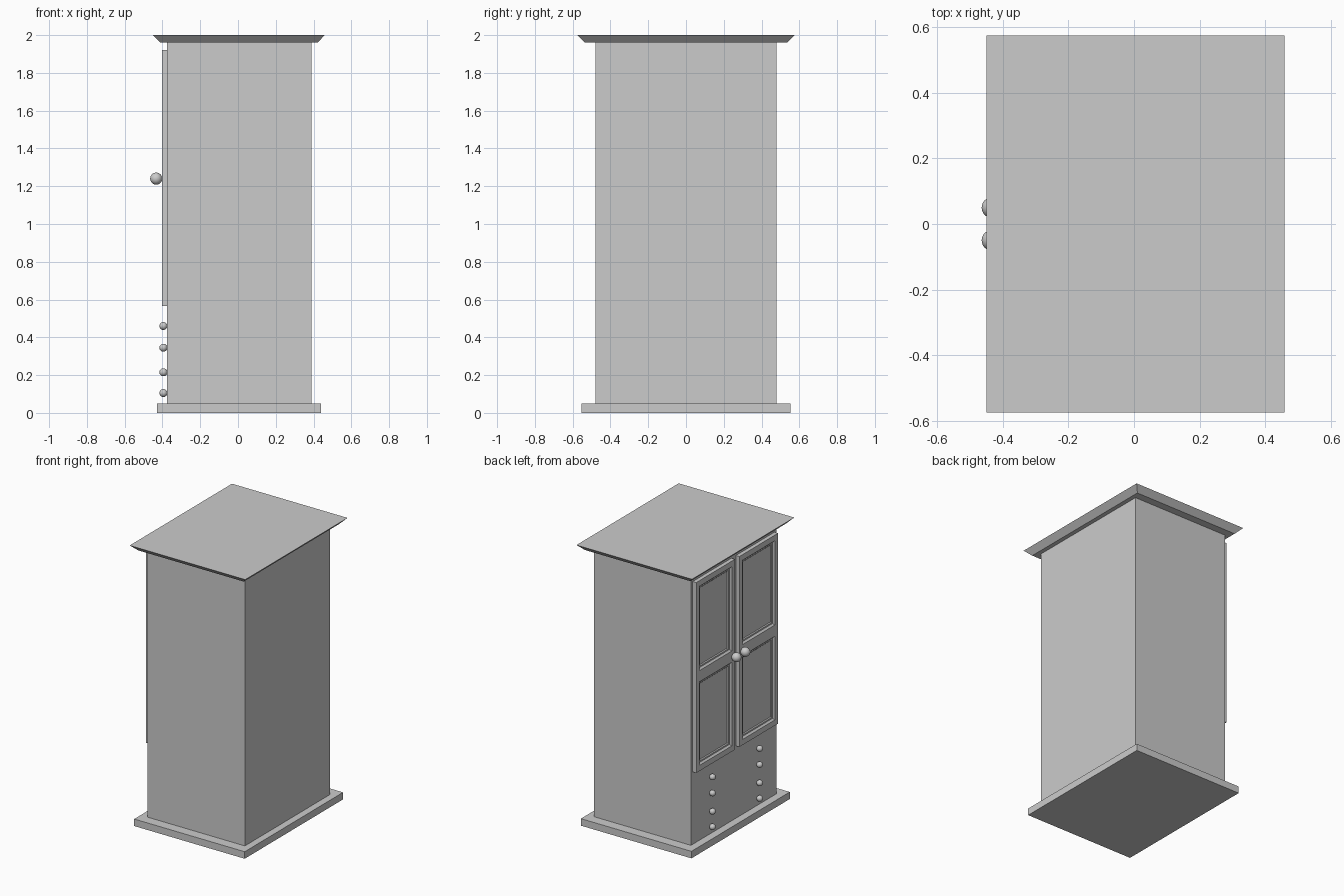
import bpy, bmesh

if "Cube" in bpy.data.objects:
    bpy.data.objects.remove(bpy.data.objects["Cube"])


def finish(name, bm):
    bmesh.ops.recalc_face_normals(bm, faces=bm.faces)
    me = bpy.data.meshes.new(name)
    bm.to_mesh(me)
    bm.free()
    ob = bpy.data.objects.new(name, me)
    bpy.context.collection.objects.link(ob)
    return ob


def tapered_box(name, bottom, top, z0, z1):
    """bottom / top are (x_min, x_max, half_depth)."""
    bm = bmesh.new()
    rings = []
    for (xa, xb, h), z in ((bottom, z0), (top, z1)):
        rings.append([bm.verts.new((x, y, z)) for x, y in
                      ((xa, -h), (xb, -h), (xb, h), (xa, h))])
    lo, hi = rings
    bm.faces.new(lo)
    bm.faces.new(hi)
    for i in range(4):
        j = (i + 1) % 4
        bm.faces.new((lo[i], lo[j], hi[j], hi[i]))
    return finish(name, bm)


def knob(name, loc, radius):
    bm = bmesh.new()
    bmesh.ops.create_uvsphere(bm, u_segments=24, v_segments=14, radius=radius)
    for f in bm.faces:
        f.smooth = True
    ob = finish(name, bm)
    ob.location = loc


def door(name, ys, zs, x_face, x_back):
    """Slab facing -x whose grid cells (1,1) and (1,3) become moulded panels."""
    bm = bmesh.new()
    v = [[bm.verts.new((x_face, y, z)) for z in zs] for y in ys]
    panels = []
    for i in range(len(ys) - 1):
        for j in range(len(zs) - 1):
            f = bm.faces.new((v[i][j], v[i][j + 1], v[i + 1][j + 1], v[i + 1][j]))
            f.normal_update()
            if f.normal.x > 0:
                f.normal_flip()
            if i == 1 and j in (1, 3):
                panels.append(f)
    # slab thickness
    rim = [e for e in bm.edges if e.is_boundary]
    ext = bmesh.ops.extrude_edge_only(bm, edges=rim)["geom"]
    for g in ext:
        if isinstance(g, bmesh.types.BMVert):
            g.co.x = x_back
    bmesh.ops.edgeloop_fill(bm, edges=[e for e in bm.edges if e.is_boundary])
    # stepped moulding: bevel in, flat ledge, bevel in again
    for width, dx in ((0.016, 0.012), (0.014, 0.0), (0.008, 0.006)):
        bmesh.ops.inset_individual(bm, faces=panels, thickness=width, depth=0)
        for f in panels:
            for vert in f.verts:
                vert.co.x += dx
    finish(name, bm)


# carcass, plinth and flared cornice
tapered_box("cabinet_body", (-0.375, 0.39, 0.48), (-0.375, 0.39, 0.48), 0.05, 1.96)
tapered_box("base_plinth", (-0.43, 0.44, 0.553), (-0.43, 0.44, 0.553), 0.0, 0.05)
tapered_box("cornice", (-0.41, 0.42, 0.535), (-0.45, 0.46, 0.575), 1.96, 2.0)

# doors, door knobs and drawer knobs, mirrored across y
rails = (0.565, 0.605, 1.20, 1.28, 1.88, 1.92)
for side, s in (("left", 1), ("right", -1)):
    door(side + "_door", [s * y for y in (0.025, 0.06, 0.425, 0.46)],
         rails, -0.403, -0.375)
    knob(side + "_door_knob", (-0.433, s * 0.05, 1.24), 0.032)
    for n, z in enumerate((0.105, 0.215, 0.345, 0.46), 1):
        knob(f"{side}_drawer_knob_{n}", (-0.395, s * 0.265, z), 0.021)
